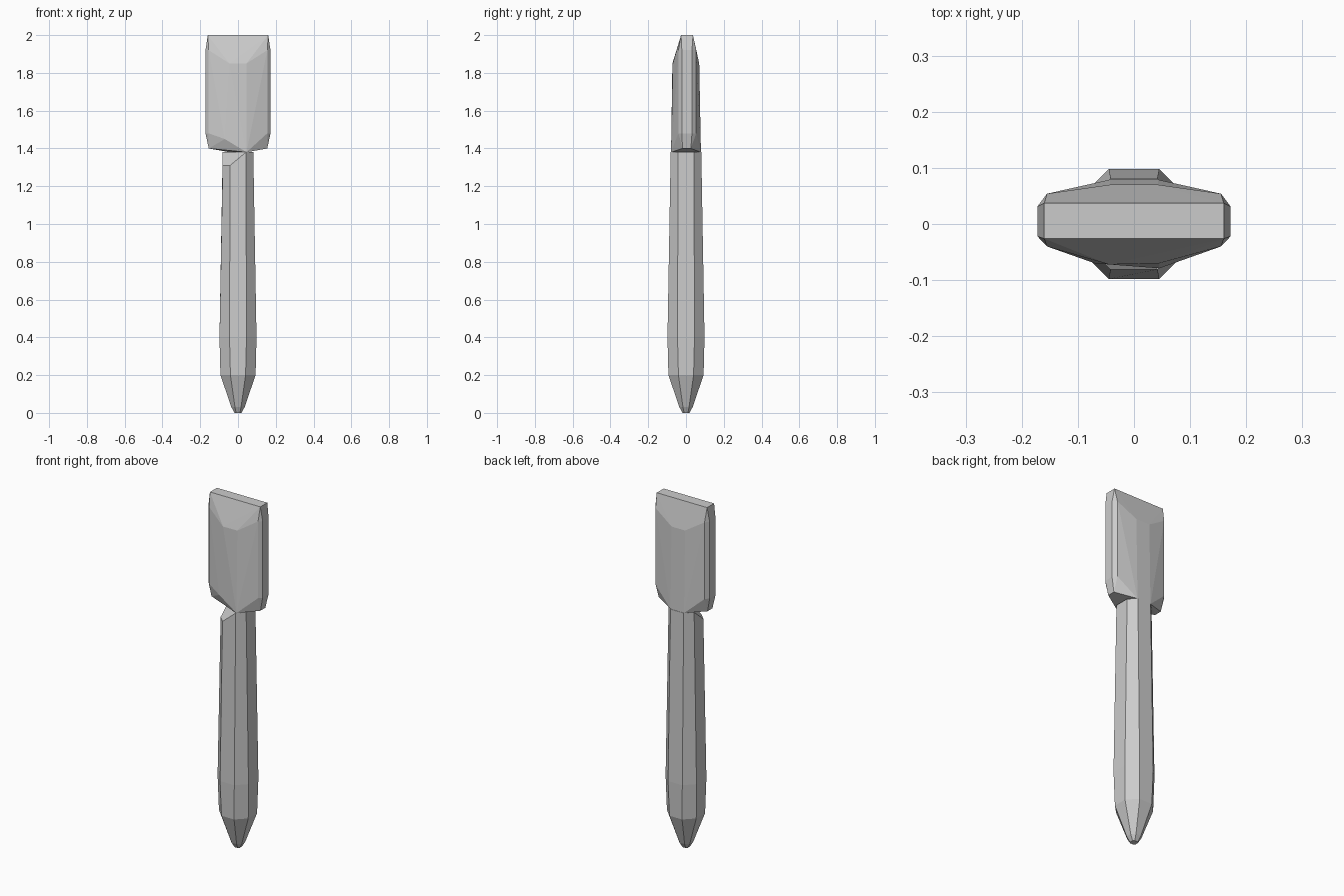
import bpy, bmesh

if "Cube" in bpy.data.objects:
    bpy.data.objects.remove(bpy.data.objects["Cube"])


def finish(name, bm):
    bmesh.ops.recalc_face_normals(bm, faces=bm.faces)
    mesh = bpy.data.meshes.new(name)
    bm.to_mesh(mesh)
    bm.free()
    obj = bpy.data.objects.new(name, mesh)
    bpy.context.collection.objects.link(obj)
    return obj


def octagon(bm, half, flat, z):
    pts = [(-flat, -half), (flat, -half), (half, -flat), (half, flat),
           (flat, half), (-flat, half), (-half, flat), (-half, -flat)]
    return [bm.verts.new((x, y, z)) for x, y in pts]


# Handle: eight-sided loft tapering to a blunt pommel
bm = bmesh.new()
sections = [(0.018, 0.010, 0.0), (0.035, 0.016, 0.03), (0.093, 0.040, 0.20),
            (0.098, 0.045, 0.40), (0.081, 0.042, 1.38)]
rings = [octagon(bm, *s) for s in sections]
for low, high in zip(rings, rings[1:]):
    for i in range(8):
        j = (i + 1) % 8
        bm.faces.new((low[i], low[j], high[j], high[i]))
bm.faces.new(rings[0])
bm.faces.new(rings[-1])
# Sloped notch at the front left of the handle top
top = rings[-1]
top[0].co.z = 1.31
top[7].co.z = 1.31
bmesh.ops.triangulate(bm, faces=[f for f in bm.faces if len(f.verts) > 4 and top[0] in f.verts])
finish("handle", bm)

# Head: faceted flat paddle, thickest along the middle and thin at the tip
bm = bmesh.new()
points = []
for s in (-1, 1):
    # tip edge, side walls and bottom corners
    for y in (-0.026, 0.037):
        points += [(s * 0.160, y, 2.0), (s * 0.172, y * 0.85, 1.92),
                   (s * 0.172, y * 0.85, 1.48), (s * 0.155, y * 0.7, 1.40)]
    # shoulders where the broad faces meet the side walls
    for y in (-0.040, 0.054):
        points += [(s * 0.155, y, 1.92), (s * 0.155, y, 1.48)]
    # raised middle panel
    points += [(s * 0.043, 0.070, 1.85), (s * 0.043, 0.079, 1.38)]
points += [(-0.045, -0.072, 1.85), (0.045, -0.070, 1.85),
           (-0.07, -0.070, 1.45), (0.045, -0.079, 1.38)]
verts = [bm.verts.new(p) for p in points]
hull = bmesh.ops.convex_hull(bm, input=verts)
bmesh.ops.delete(bm, geom=[v for v in bm.verts if not v.link_faces], context='VERTS')
bmesh.ops.dissolve_limit(bm, angle_limit=0.01, verts=bm.verts[:], edges=bm.edges[:])
finish("head", bm)
